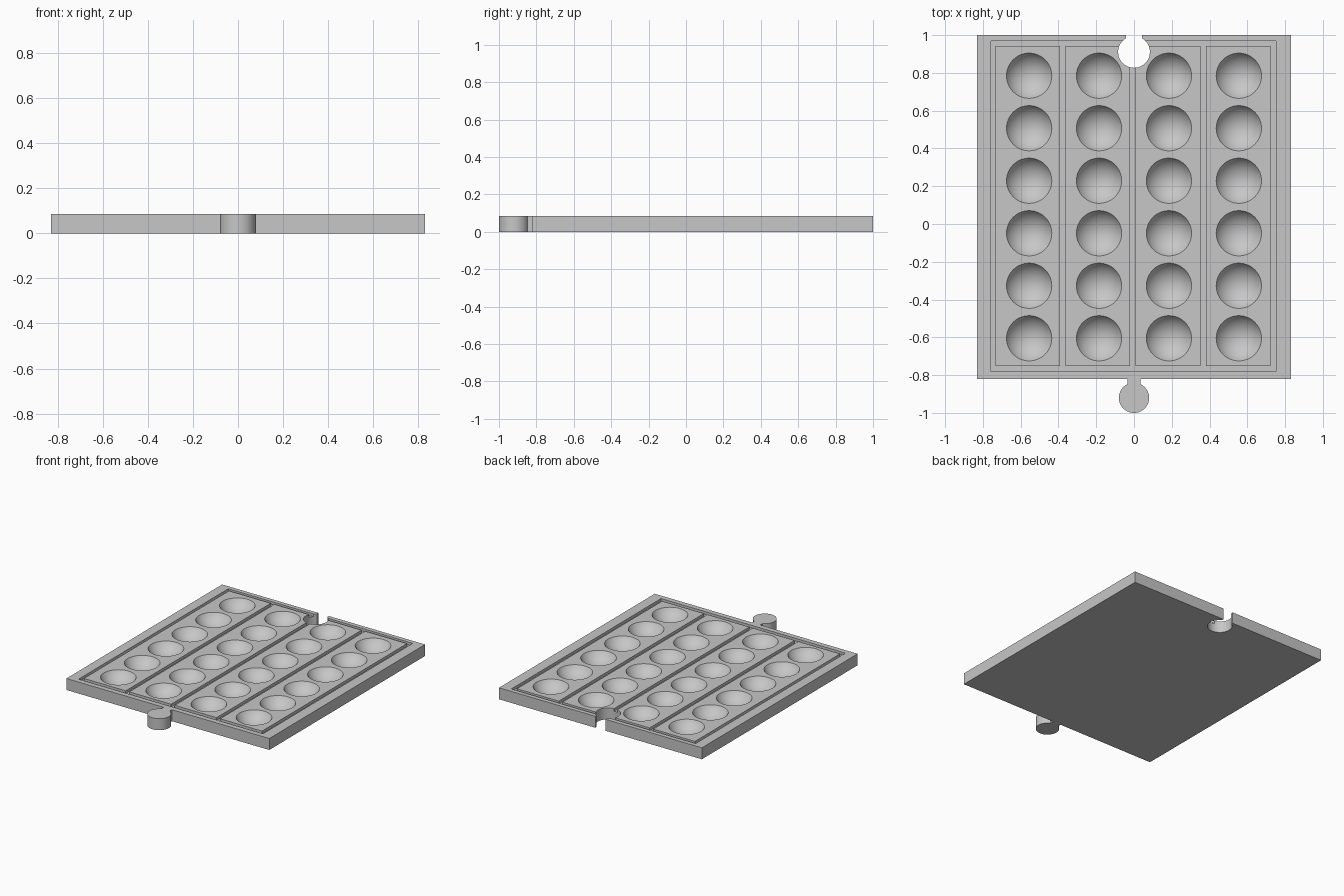
import bpy, bmesh, math
from mathutils import Matrix

if "Cube" in bpy.data.objects:
    bpy.data.objects.remove(bpy.data.objects["Cube"])

HX, FRONT, BACK, TOP = 0.83, -0.82, 1.0, 0.085
GROOVE, CUP_R, CUP_DEPTH = 0.02, 0.12, 0.07

grey = bpy.data.materials.new("light grey plastic")
grey.use_nodes = True
colour = (0.57, 0.57, 0.57, 1)
grey.diffuse_color = colour
grey.node_tree.nodes["Principled BSDF"].inputs["Base Color"].default_value = colour


def finish(bm, name):
    bmesh.ops.recalc_face_normals(bm, faces=bm.faces)
    mesh = bpy.data.meshes.new(name)
    bm.to_mesh(mesh)
    bm.free()
    mesh.materials.append(grey)
    obj = bpy.data.objects.new(name, mesh)
    bpy.context.collection.objects.link(obj)
    return obj


def add_box(bm, x0, x1, y0, y1, z0, z1):
    m = Matrix.Translation(((x0 + x1) / 2, (y0 + y1) / 2, (z0 + z1) / 2))
    bmesh.ops.create_cube(bm, size=1, matrix=m @ Matrix.Diagonal((x1 - x0, y1 - y0, z1 - z0, 1)))


def subtract(obj, cutter):
    """Cut one object out of another and discard the cutter."""
    mod = obj.modifiers.new("cut", 'BOOLEAN')
    mod.operation, mod.solver, mod.object = 'DIFFERENCE', 'EXACT', cutter
    bpy.ops.object.select_all(action='DESELECT')
    bpy.context.view_layer.objects.active = obj
    obj.select_set(True)
    bpy.ops.object.modifier_apply(modifier=mod.name)
    bpy.data.objects.remove(cutter)


def keyhole(cy, r, neck, edge, steps=48):
    """Round lobe on a narrow neck, below the given edge, from -x to +x."""
    a = math.asin(neck / r)
    arc = [math.pi / 2 + a + (2 * math.pi - 2 * a) * i / steps for i in range(steps + 1)]
    return ([(-neck, edge)] + [(r * math.cos(t), cy + r * math.sin(t)) for t in arc]
            + [(neck, edge)])


# Plate outline with a connector knob in front and a matching socket behind
outline = [(-HX, FRONT)] + keyhole(-0.92, 0.08, 0.034, FRONT) + [(HX, FRONT), (HX, BACK)]
outline += keyhole(0.911, 0.084, 0.042, BACK)[::-1] + [(-HX, BACK)]
bm = bmesh.new()
base = bm.faces.new([bm.verts.new((x, y, 0)) for x, y in outline])
walls = bmesh.ops.extrude_face_region(bm, geom=[base])
bmesh.ops.translate(bm, vec=(0, 0, TOP),
                    verts=[v for v in walls["geom"] if isinstance(v, bmesh.types.BMVert)])
tray = finish(bm, "cup_tray")

# Groove running around and between the four strips
bm = bmesh.new()
add_box(bm, -0.757, 0.752, -0.782, 0.968, TOP - GROOVE, TOP + 0.1)
groove = finish(bm, "groove_cutter")
bm = bmesh.new()
for i in range(4):
    x = -0.734 + 0.3715 * i
    add_box(bm, x, x + 0.342, -0.752, 0.943, 0, 0.3)
subtract(groove, finish(bm, "strip_cutter"))
subtract(tray, groove)

# Six rows of four shallow round cups
sphere_r = (CUP_R ** 2 + CUP_DEPTH ** 2) / (2 * CUP_DEPTH)
bm = bmesh.new()
for col in range(4):
    for row in range(6):
        pos = ((col - 1.5) * 0.37, 0.785 - 0.278 * row, TOP - CUP_DEPTH + sphere_r)
        bmesh.ops.create_uvsphere(bm, u_segments=48, v_segments=32, radius=sphere_r,
                                  matrix=Matrix.Translation(pos))
subtract(tray, finish(bm, "bowl_cutter"))

# Smooth bowls and round walls, crisp rims
bpy.ops.object.shade_smooth_by_angle(angle=math.radians(30))
